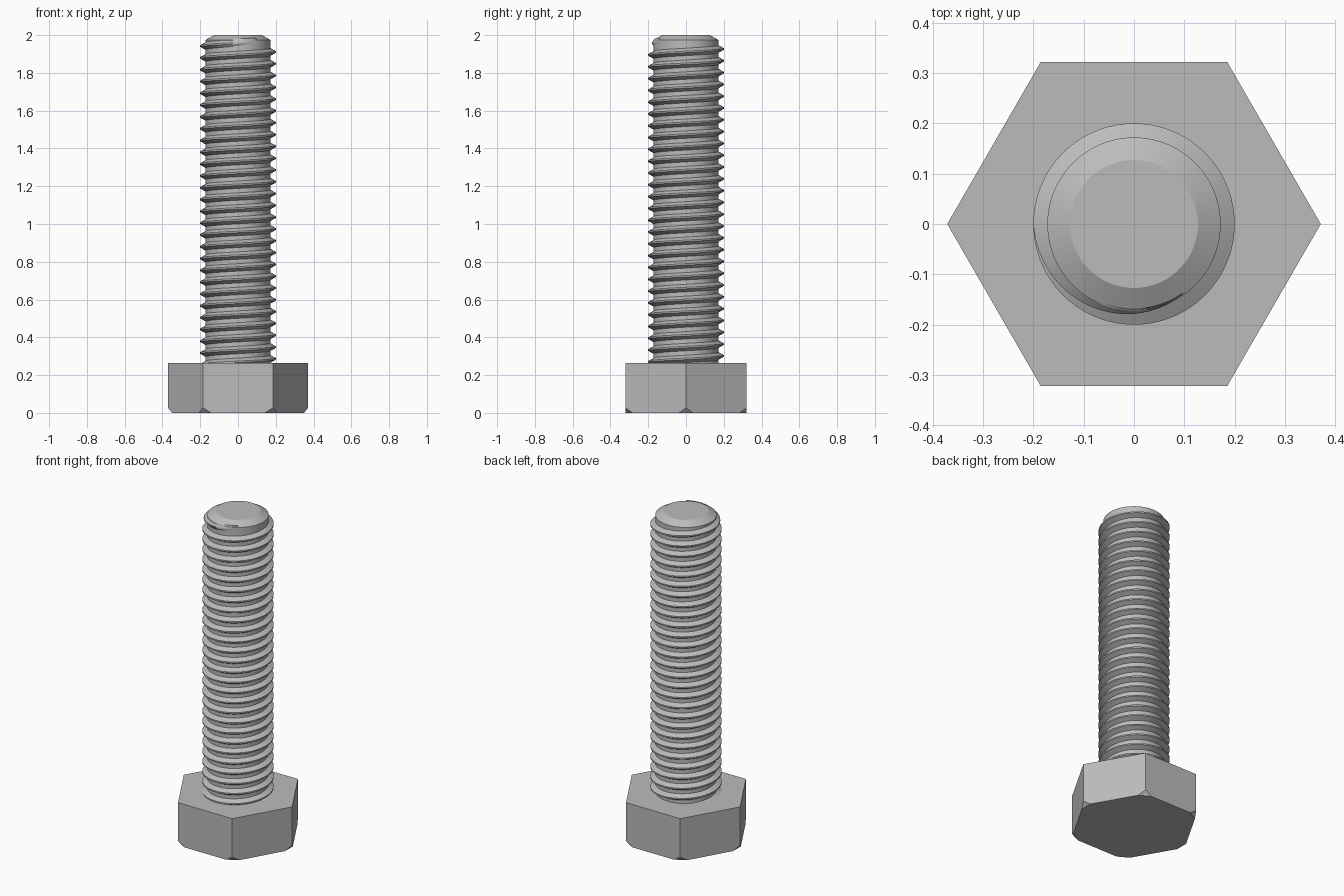
import bpy, bmesh
from math import cos, sin, pi, radians
from mathutils import Vector, Matrix

if "Cube" in bpy.data.objects:
    bpy.data.objects.remove(bpy.data.objects["Cube"])

HEAD_R, HEAD_H = 0.371, 0.265
CORE_R, CREST_R, PITCH = 0.172, 0.2, 0.0625

steel = bpy.data.materials.new("steel grey")
steel.use_nodes = True
steel.diffuse_color = (0.5, 0.5, 0.5, 1)
steel.node_tree.nodes["Principled BSDF"].inputs["Base Color"].default_value = (0.5, 0.5, 0.5, 1)


def finish(name, bm, smooth):
    bmesh.ops.recalc_face_normals(bm, faces=bm.faces)
    mesh = bpy.data.meshes.new(name)
    bm.to_mesh(mesh)
    bm.free()
    mesh.materials.append(steel)
    ob = bpy.data.objects.new(name, mesh)
    bpy.context.collection.objects.link(ob)
    if smooth:
        bpy.ops.object.select_all(action="DESELECT")
        ob.select_set(True)
        bpy.context.view_layer.objects.active = ob
        bpy.ops.object.shade_smooth_by_angle(angle=radians(20))


# Hexagonal head, lower corners sliced off
bm = bmesh.new()
corners = [Vector((HEAD_R * cos(i * pi / 3), HEAD_R * sin(i * pi / 3), 0)) for i in range(6)]
base = bm.faces.new([bm.verts.new(c) for c in corners])
top = bmesh.ops.extrude_face_region(bm, geom=[base], use_keep_orig=True)["geom"]
bmesh.ops.translate(bm, vec=(0, 0, HEAD_H),
                    verts=[v for v in top if isinstance(v, bmesh.types.BMVert)])
for i, c in enumerate(corners):
    normal = Matrix.Rotation(i * pi / 3, 3, "Z") @ Vector((0.027, 0, -0.022))
    cut = bmesh.ops.bisect_plane(bm, geom=bm.verts[:] + bm.edges[:] + bm.faces[:],
                                 plane_co=c + Vector((0, 0, 0.027)), plane_no=normal,
                                 clear_outer=True)["geom_cut"]
    bmesh.ops.contextual_create(bm, geom=[e for e in cut if isinstance(e, bmesh.types.BMEdge)])
finish("hex_head", bm, False)

# Shank core with chamfered tip
bm = bmesh.new()
SIDES = 96
rings = [[bm.verts.new((r * cos(a), r * sin(a), z))
          for a in (2 * pi * k / SIDES for k in range(SIDES))]
         for r, z in ((CORE_R, 0.25), (CORE_R, 1.974), (0.127, 2.0))]
for low, high in zip(rings, rings[1:]):
    for k in range(SIDES):
        n = (k + 1) % SIDES
        bm.faces.new((low[k], low[n], high[n], high[k]))
bm.faces.new(rings[0])
bm.faces.new(rings[-1])
finish("shank_core", bm, True)

# Right-handed helical thread, starting inside the head and fading out near the tip
bm = bmesh.new()
STEPS = 72
TURNS = 27
fade_start, fade_end = pi, radians(305)
first = -TURNS * STEPS
last = round(fade_end / (2 * pi) * STEPS)
previous = None
for s in range(first, last + 1):
    a = 2 * pi * s / STEPS
    z = 1.911 + PITCH * s / STEPS
    fade = min(1, max(0, (fade_end - a) / (fade_end - fade_start)))
    crest = CORE_R - 0.002 + (CREST_R - CORE_R + 0.002) * fade
    section = [bm.verts.new((r * cos(a), r * sin(a), z + dz)) for r, dz in
               ((CORE_R - 0.004, -0.022), (crest, -0.004), (crest, 0.004), (CORE_R - 0.004, 0.022))]
    if previous:
        for k in range(4):
            n = (k + 1) % 4
            bm.faces.new((previous[k], previous[n], section[n], section[k]))
    else:
        bm.faces.new(section)
    previous = section
bm.faces.new(previous)
finish("screw_thread", bm, True)
